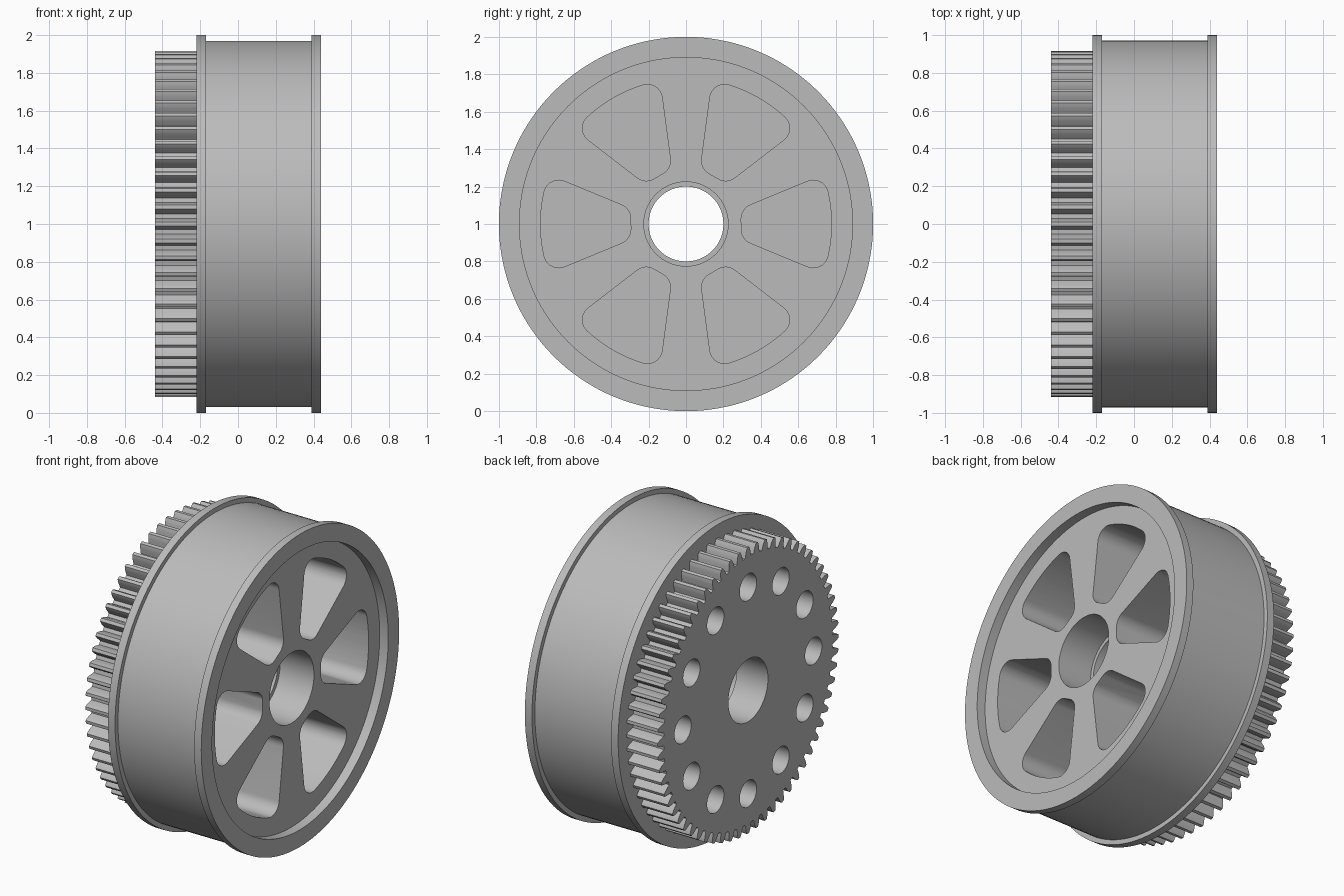
import bpy, bmesh, math
from math import pi, cos, sin, atan2

if "Cube" in bpy.data.objects:
    bpy.data.objects.remove(bpy.data.objects["Cube"], do_unlink=True)

CENTRE_Z = 1.0
SEGMENTS = 144
TEETH = 64

grey = bpy.data.materials.new("plain_grey")
grey.use_nodes = True
grey.diffuse_color = (0.5, 0.5, 0.5, 1)
grey.node_tree.nodes["Principled BSDF"].inputs["Base Color"].default_value = (0.5, 0.5, 0.5, 1)


def make_object(name, bm):
    bmesh.ops.recalc_face_normals(bm, faces=bm.faces)
    mesh = bpy.data.meshes.new(name)
    bm.to_mesh(mesh)
    bm.free()
    mesh.materials.append(grey)
    ob = bpy.data.objects.new(name, mesh)
    ob.location.z = CENTRE_Z
    bpy.context.collection.objects.link(ob)
    return ob


def add_prism(bm, outline, x0, x1):
    """Extrude a closed (y, z) outline along x."""
    a = [bm.verts.new((x0, y, z)) for y, z in outline]
    b = [bm.verts.new((x1, y, z)) for y, z in outline]
    bm.faces.new(a)
    bm.faces.new(b)
    for i in range(len(a)):
        j = (i + 1) % len(a)
        bm.faces.new((a[i], a[j], b[j], b[i]))


def lathe(name, profile):
    """Spin a closed (x, radius) profile about the x axis."""
    bm = bmesh.new()
    rings = []
    for k in range(SEGMENTS):
        t = 2 * pi * k / SEGMENTS
        rings.append([bm.verts.new((x, r * cos(t), r * sin(t))) for x, r in profile])
    for k, ring in enumerate(rings):
        nxt = rings[(k + 1) % SEGMENTS]
        for i in range(len(profile)):
            j = (i + 1) % len(profile)
            bm.faces.new((ring[i], ring[j], nxt[j], nxt[i]))
    return make_object(name, bm)


def arc(cy, cz, r, a0, a1, n):
    return [(cy + r * cos(a0 + (a1 - a0) * i / n), cz + r * sin(a0 + (a1 - a0) * i / n))
            for i in range(n + 1)]


def circle(cy, cz, r, n):
    return arc(cy, cz, r, 0, 2 * pi * (n - 1) / n, n - 1)


def turn(points, t):
    return [(y * cos(t) - z * sin(t), y * sin(t) + z * cos(t)) for y, z in points]


def cut(target, outlines, x0, x1):
    """Subtract a set of prisms from the target."""
    bm = bmesh.new()
    for outline in outlines:
        add_prism(bm, outline, x0, x1)
    cutter = make_object(target.name + "_cutter", bm)
    cutter.hide_render = True
    mod = target.modifiers.new("openings", 'BOOLEAN')
    mod.operation = 'DIFFERENCE'
    mod.solver = 'EXACT'
    mod.object = cutter
    bpy.context.view_layer.objects.active = target
    bpy.ops.object.modifier_apply(modifier=mod.name)
    bpy.data.objects.remove(cutter, do_unlink=True)


def shade(ob):
    bpy.ops.object.select_all(action='DESELECT')
    ob.select_set(True)
    bpy.context.view_layer.objects.active = ob
    bpy.ops.object.shade_smooth_by_angle(angle=math.radians(25))


# Wheel: flanged drum with a recessed outer face and stepped bore
wheel = lathe("wheel", [
    (-0.22, 0.225), (-0.22, 1.0), (-0.17, 1.0), (-0.17, 0.97),
    (0.39, 0.97), (0.39, 1.0), (0.44, 1.0), (0.44, 0.89),
    (0.38, 0.89), (0.38, 0.225), (0.14, 0.225), (0.14, 0.2),
    (0.02, 0.2), (0.02, 0.225)])

# Six rounded wedge pockets between the spokes
side = math.radians(112.5)
corner = 0.08
oy, oz = 0.68, 0.154
swing = atan2(oz, oy)
half = (arc(0.375, 0.028, corner, pi, side, 8)
        + arc(oy, oz, corner, side, swing, 10)
        + arc(0, 0, math.hypot(oy, oz) + corner, swing, 0, 5)[1:])
pocket = half + [(y, -z) for y, z in reversed(half[1:-1])]
cut(wheel, [turn(pocket, k * pi / 3) for k in range(6)], -0.17, 0.6)
shade(wheel)

# Gear: spur teeth given by radius and half-angle as a share of the pitch
tooth = [(0.853, 0.36), (0.866, 0.31), (0.888, 0.25), (0.903, 0.18), (0.915, 0.11)]
flank = [(r, -s) for r, s in tooth] + [(r, s) for r, s in reversed(tooth)]
outline = []
for k in range(TEETH):
    for r, s in flank:
        t = 2 * pi * (k + s) / TEETH
        outline.append((r * cos(t), r * sin(t)))
bm = bmesh.new()
add_prism(bm, outline, -0.44, -0.22)
gear = make_object("gear", bm)

# Central bore and ring of twelve round holes
holes = [circle(0, 0, 0.2, 96)]
holes += [circle(0.66 * cos(k * pi / 6), 0.66 * sin(k * pi / 6), 0.085, 40) for k in range(12)]
cut(gear, holes, -0.6, -0.1)
shade(gear)
